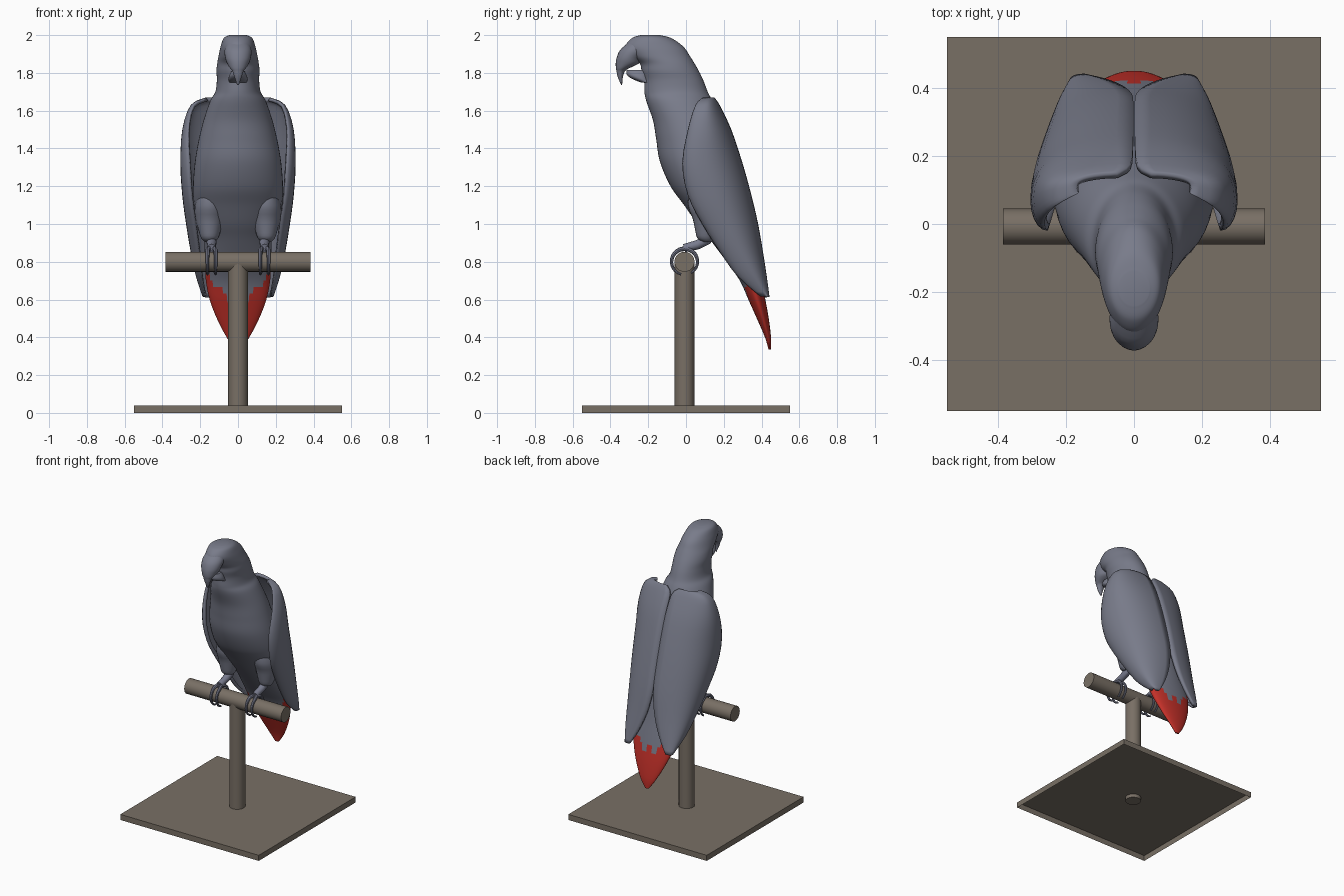
import bpy, bmesh, math
from mathutils import Vector

if "Cube" in bpy.data.objects:
    bpy.data.objects.remove(bpy.data.objects["Cube"])


def material(name, rgb):
    m = bpy.data.materials.new(name)
    m.diffuse_color = (*rgb, 1)
    m.use_nodes = True
    m.node_tree.nodes["Principled BSDF"].inputs["Base Color"].default_value = m.diffuse_color
    return m


GREY = material("feather grey", (0.19, 0.20, 0.255))
RED = material("tail red", (0.55, 0.03, 0.022))
BROWN = material("stand brown", (0.19, 0.16, 0.13))
FOOT = material("foot grey", (0.19, 0.20, 0.27))


def finish(bm, name, mats, angle=40):
    bmesh.ops.recalc_face_normals(bm, faces=bm.faces)
    me = bpy.data.meshes.new(name)
    bm.to_mesh(me)
    bm.free()
    ob = bpy.data.objects.new(name, me)
    bpy.context.collection.objects.link(ob)
    for m in mats:
        me.materials.append(m)
    bpy.context.view_layer.objects.active = ob
    ob.select_set(True)
    bpy.ops.object.shade_smooth_by_angle(angle=math.radians(angle))
    ob.select_set(False)
    return ob


def smooth_rows(rows, sub):
    """Catmull-Rom resampling of a list of section tuples."""
    out = []
    for i in range(len(rows) - 1):
        a, b, c, d = (rows[max(i - 1, 0)], rows[i], rows[i + 1],
                      rows[min(i + 2, len(rows) - 1)])
        for k in range(sub):
            t = k / sub
            out.append([0.5 * (2 * q + (r - p) * t + (2 * p - 5 * q + 4 * r - s) * t * t
                               + (3 * q - p - 3 * r + s) * t ** 3)
                        for p, q, r, s in zip(a, b, c, d)])
    return out + [list(rows[-1])]


def skin(bm, rings, closed=True):
    vs = [[bm.verts.new(p) for p in r] for r in rings]
    n = len(vs[0])
    for a, b in zip(vs, vs[1:]):
        for i in range(n if closed else n - 1):
            j = (i + 1) % n
            bm.faces.new((a[i], a[j], b[j], b[i]))
    if closed:
        bm.faces.new(vs[0])
        bm.faces.new(vs[-1])


def stack(name, rows, mats, x=0, sub=3, n=32):
    """Loft of level ellipses; each row is z, front y, back y, half width."""
    rings = []
    for z, yf, yb, hw in smooth_rows(rows, sub):
        c, r = (yf + yb) / 2, (yb - yf) / 2
        rings.append([(x + hw * math.cos(2 * math.pi * i / n),
                       c + r * math.sin(2 * math.pi * i / n), z) for i in range(n)])
    bm = bmesh.new()
    skin(bm, rings)
    return bm


def tube(name, pts, r0, r1, mat, n=10):
    """Tapered tube along a path lying in a plane of constant x."""
    pts = [Vector(p) for p in pts]
    rings = []
    for i, p in enumerate(pts):
        d = (pts[min(i + 1, len(pts) - 1)] - pts[max(i - 1, 0)]).normalized()
        u = Vector((1, 0, 0))
        u = (u - d * u.dot(d)).normalized()
        v = d.cross(u)
        r = r0 + (r1 - r0) * i / (len(pts) - 1)
        rings.append([p + r * (math.cos(2 * math.pi * k / n) * u
                               + math.sin(2 * math.pi * k / n) * v) for k in range(n)])
    bm = bmesh.new()
    skin(bm, rings)
    return finish(bm, name, [mat])


# Stand: plate open underneath, post and cross perch
bm = bmesh.new()
bmesh.ops.create_cube(bm, size=1)
for v in bm.verts:
    v.co = (v.co.x * 1.1, v.co.y * 1.1, (v.co.z + 0.5) * 0.04)
under = [f for f in bm.faces if all(v.co.z < 0.01 for v in f.verts)]
bmesh.ops.delete(bm, geom=under, context='FACES_ONLY')
finish(bm, "base_plate", [BROWN])
PY, PZ = -0.008, 0.80
tube("post", [(0, PY, 0.015), (0, PY, 0.80)], 0.052, 0.052, BROWN, 24)
bm = bmesh.new()
skin(bm, [[(x, PY + 0.053 * math.cos(math.pi * k / 12), PZ + 0.053 * math.sin(math.pi * k / 12))
           for k in range(24)] for x in (-0.385, 0.385)])
finish(bm, "perch", [BROWN])

# Head, body and tail in one loft
body = [(2.0, -.24, -.14, .045), (1.985, -.285, -.08, .075), (1.94, -.32, -.015, .092),
        (1.89, -.29, .02, .103), (1.85, -.245, .045, .11), (1.81, -.235, .068, .114),
        (1.76, -.222, .092, .112), (1.70, -.22, .115, .12), (1.65, -.21, .14, .148),
        (1.55, -.175, .18, .182), (1.45, -.158, .215, .207), (1.33, -.138, .25, .228),
        (1.2, -.082, .29, .238), (1.1, -.01, .32, .232), (1.0, .06, .345, .205),
        (.92, .125, .36, .18), (.8, .215, .38, .175), (.7, .285, .40, .17),
        (.6, .33, .42, .15), (.5, .375, .438, .112), (.4, .418, .45, .06),
        (.335, .437, .449, .015)]
bm = stack("body", body, [GREY], sub=6, n=48)
for f in bm.faces:
    c = f.calc_center_median()
    edge = min(max((abs(c.x) - 0.08) / 0.05, 0), 1)
    if c.z < 0.61 + 0.035 * math.cos(c.x * 75) + 0.11 * edge:
        f.material_index = 1
finish(bm, "body_and_tail", [GREY, RED])

# Hooked upper beak and small lower beak
bm = stack("", [(1.955, -.312, -.2, .06), (1.92, -.35, -.2, .072), (1.88, -.367, -.235, .068),
                (1.85, -.372, -.25, .058), (1.825, -.371, -.30, .042), (1.81, -.368, -.322, .03),
                (1.78, -.362, -.334, .02), (1.735, -.343, -.338, .004)], [GREY], n=24)
finish(bm, "upper_beak", [GREY])
bm = stack("", [(1.815, -.315, -.19, .03), (1.79, -.313, -.19, .045),
                (1.768, -.285, -.19, .05), (1.748, -.235, -.18, .045)], [GREY], n=24)
finish(bm, "lower_beak", [GREY])

# Folded wings: z, inner x, back y, outer x, side y, front-edge x, front-edge y
wing = [(1.67, .05, .15, .17, .11, .165, .09), (1.63, .01, .178, .25, .10, .235, .05),
        (1.5, .003, .24, .295, .08, .262, .01), (1.32, .002, .30, .305, .07, .255, -.02),
        (1.15, .002, .347, .295, .12, .245, .01), (1.0, .006, .382, .275, .19, .225, .085),
        (.85, .035, .408, .25, .27, .205, .18), (.72, .085, .428, .222, .35, .192, .275),
        (.615, .145, .442, .188, .425, .175, .395)]
for side, label in ((-1, "left"), (1, "right")):
    rings = []
    for z, xi, yb, xo, ym, xf, yf in smooth_rows(wing, 3):
        ring = []
        for k in range(13):
            t = math.pi / 2 * k / 12
            ring.append((side * (xi + (xo - xi) * math.sin(t) ** 0.9),
                         ym + (yb - ym) * math.cos(t) ** 0.9 if k < 12 else ym, z))
        for k in range(1, 6):
            t = math.pi / 2 * k / 5
            ring.append((side * (xf + (xo - xf) * max(math.cos(t), 0)),
                         ym + (yf - ym) * math.sin(t), z))
        rings.append(ring)
    bm = bmesh.new()
    skin(bm, rings, closed=False)
    ob = finish(bm, label + "_wing", [GREY])
    # Thicken towards the body, whichever way the sheet's normals ended up
    p = ob.data.polygons[len(ob.data.polygons) // 2]
    outward = p.normal.dot(Vector((p.center.x, p.center.y - 0.12, 0))) > 0
    mod = ob.modifiers.new("thickness", 'SOLIDIFY')
    mod.thickness = 0.02
    mod.offset = -1 if outward else 1

# Thighs, lower legs and toes gripping the perch
for side, label in ((-1, "left"), (1, "right")):
    x = side * 0.14
    bm = stack("", [(1.2, .02, .2, .05), (1.1, .01, .22, .078), (1.03, .035, .21, .075),
                    (.97, .048, .18, .06), (.925, .06, .155, .045), (.905, .09, .14, .025)],
               [GREY], x=side * 0.15, n=24)
    finish(bm, label + "_thigh", [GREY])
    tube(label + "_lower_leg", [(x, .115, .95), (x, .11, .915), (x, .06, .89), (x, -.01, .872)],
         0.03, 0.022, FOOT, 12)
    for off in (-0.022, 0.022):
        for kind, a0, a1 in (("front", 80, 255), ("back", 100, -60)):
            spread = off * (1 if kind == "front" else 0.8)
            pts = []
            for k in range(13):
                a = math.radians(a0 + (a1 - a0) * k / 12)
                pts.append((x + spread * min(1, 0.4 + k / 4), PY + 0.069 * math.cos(a),
                            PZ + 0.069 * math.sin(a)))
            tube(label + "_" + kind + "_toe", pts, 0.013, 0.006, FOOT, 8)
